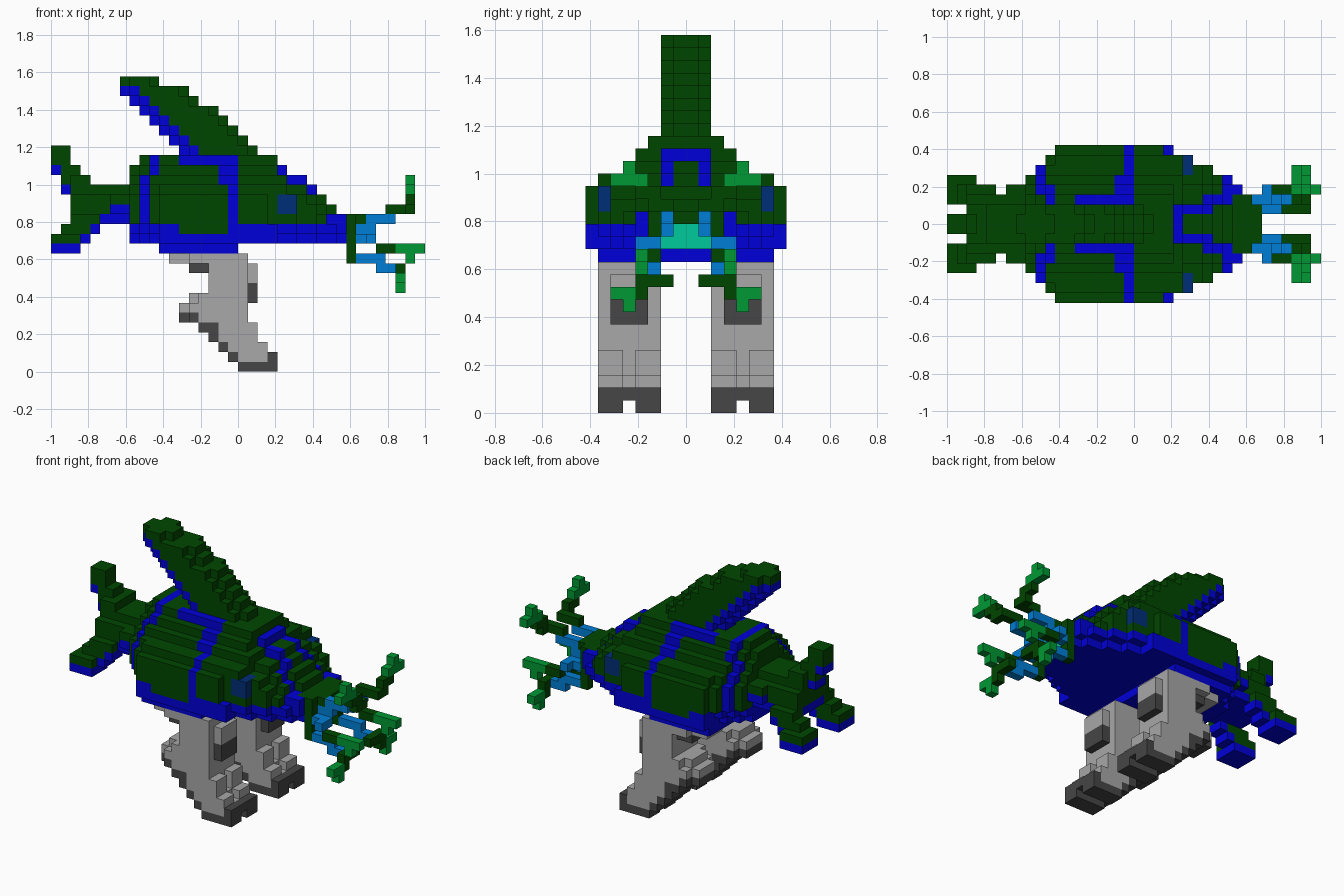
import bpy, bmesh

cube = bpy.data.objects.get("Cube")
if cube:
    bpy.data.objects.remove(cube, do_unlink=True)

V = 2 / 38  # edge length of one block; the model is 38 blocks long


def linear(c):
    c /= 255
    return c / 12.92 if c <= 0.04045 else ((c + 0.055) / 1.055) ** 2.4


def material(name, *rgb):
    col = (*[linear(c) for c in rgb], 1)
    m = bpy.data.materials.new(name)
    m.use_nodes = True
    m.diffuse_color = col
    m.node_tree.nodes["Principled BSDF"].inputs["Base Color"].default_value = col
    return m


GREEN = material("dark green", 0, 70, 0)
BLUE = material("deep blue", 0, 0, 216)
GREY = material("grey", 168, 168, 168)
DARK = material("dark grey", 70, 70, 70)
LEAF = material("bright green", 0, 152, 52)
SKY = material("light blue", 0, 127, 214)
TEAL = material("teal", 0, 202, 156)
EYE = material("eye blue", 0, 46, 120)

FACES = {
    (1, 0, 0): [(1, 0, 0), (1, 1, 0), (1, 1, 1), (1, 0, 1)],
    (-1, 0, 0): [(0, 0, 0), (0, 0, 1), (0, 1, 1), (0, 1, 0)],
    (0, 1, 0): [(0, 1, 0), (0, 1, 1), (1, 1, 1), (1, 1, 0)],
    (0, -1, 0): [(0, 0, 0), (1, 0, 0), (1, 0, 1), (0, 0, 1)],
    (0, 0, 1): [(0, 0, 1), (1, 0, 1), (1, 1, 1), (0, 1, 1)],
    (0, 0, -1): [(0, 0, 0), (0, 1, 0), (1, 1, 0), (1, 0, 0)],
}


def build(name, half, sides=(1, -1)):
    """half maps (length, distance from middle, height) blocks to materials."""
    cells = {}
    for (i, a, k), m in half.items():
        for s in sides:
            cells[i, a if s > 0 else -1 - a, k] = m
    mats = list(dict.fromkeys(cells.values()))
    bm = bmesh.new()
    for (i, j, k), m in cells.items():
        for (dx, dy, dz), quad in FACES.items():
            if (i + dx, j + dy, k + dz) not in cells:
                f = bm.faces.new([bm.verts.new(((i + x) * V - 1, (j + y) * V, (k + z) * V))
                                  for x, y, z in quad])
                f.material_index = mats.index(m)
    bmesh.ops.remove_doubles(bm, verts=bm.verts, dist=V / 100)
    mesh = bpy.data.meshes.new(name)
    bm.to_mesh(mesh)
    bm.free()
    for m in mats:
        mesh.materials.append(m)
    ob = bpy.data.objects.new(name, mesh)
    bpy.context.collection.objects.link(ob)


def box(cells, mat, i0, i1, a0, a1, k0, k1):
    for i in range(i0, i1):
        for a in range(a0, a1):
            for k in range(k0, k1):
                cells[i, a, k] = mat


# Hull: plan half width and roof height for each block of length from 8 to 30
WIDTH = [5, 6, 7] + [8] * 12 + [7, 7, 6, 6, 5, 5, 4, 3]
ROOF = [21] + [22] * 14 + [21, 20, 20, 19, 18, 17, 16, 16]
SHOULDER = {21: 3, 20: 4, 19: 5, 18: 7, 12: 7}  # half width limit by height
NOSE = [2, 4, 7]  # half width of the top layers on the sloping nose


def hull_half_width(i, k):
    half = min(WIDTH[i - 8], SHOULDER.get(k, 8))
    depth = ROOF[i - 8] - 1 - k
    if i <= 10:  # rounded stern
        half = min(half, WIDTH[i - 8] - max(0, k - 17, 15 - k))
    if i == 23 and depth == 0:
        half = 2
    if 24 <= i <= 28 and depth < 3:
        half = min(half, NOSE[depth])
    if i == 22 and k >= 15:
        half = min(half, 7)
    if 23 <= i <= 29 and k == 13:  # stepped underside of the nose
        half -= 1
    return half


def hull_colour(i, a, k):
    if i == 30:
        return TEAL if a < 2 and k < 15 else GREEN
    belly = k <= 13 or (k == 14 and (i >= 18 or i < 13))
    rear_band = (i == 9 and k < 20) or (i == 10 and k >= 20)
    mid_band = i == 18 or (i == 17 and k >= 19)
    fin_rim = k == 21 and a == 2 and 13 <= i <= 18
    brow = ((a < 2 and i == 23 and k == 20) or (a == 1 and 24 <= i <= 26)
            or (a == 2 and 26 <= i <= 28) or (a == 3 and 28 <= i <= 29))
    cheek = k == 15 and a >= 3 and i in (28, 29)
    return BLUE if belly or rear_band or mid_band or fin_rim or brow or cheek else GREEN


hull, eyes = {}, {}
for i in range(8, 31):
    for k in range(12 if 11 <= i < 19 else 13, ROOF[i - 8]):
        for a in range(hull_half_width(i, k)):
            if 23 <= i <= 24 and a >= 5 and k in (16, 17):
                eyes[i, a, k] = EYE
            else:
                hull[i, a, k] = hull_colour(i, a, k)
box(hull, GREEN, 31, 32, 0, 2, 15, 16)
box(hull, GREEN, 30, 31, 2, 3, 11, 13)
build("hull", hull)
build("eyes", eyes)

# Swept fin with chamfered ends, blue along its lower edge
fin = {}
for n, end in enumerate([11, 14, 15, 17, 18, 19, 20, 21]):
    k = 29 - n
    start = max(7, 6 + n)
    box(fin, GREEN, start, end, 0, 1, k, k + 1)
    box(fin, GREEN, start + 1, end - 1, 1, 2, k, k + 1)
    if n:
        box(fin, BLUE, start, start + 2, 0, 1, k, k + 1)
        box(fin, BLUE, start + 1, start + 2, 1, 2, k, k + 1)
build("back_fin", fin)

# Tail trunk with one raised fluke and two lowered ones
tail = {}
box(tail, GREEN, 2, 8, 0, 3, 15, 18)
box(tail, GREEN, 6, 8, 0, 4, 16, 18)
box(tail, GREEN, 5, 8, 0, 2, 18, 19)
box(tail, BLUE, 2, 5, 0, 2, 15, 16)
box(tail, BLUE, 5, 8, 0, 3, 15, 16)
box(tail, BLUE, 6, 8, 0, 4, 16, 17)
build("tail_trunk", tail)

upper = {}
for k, i0, i1 in [(22, 0, 2), (21, 0, 2), (20, 0, 3), (19, 1, 4), (18, 1, 5)]:
    box(upper, GREEN, i0, i1, 0, 1, k, k + 1)
box(upper, GREEN, 2, 5, 1, 2, 18, 19)
box(upper, GREEN, 2, 4, 1, 2, 19, 20)
box(upper, BLUE, 0, 1, 0, 1, 20, 21)
box(upper, BLUE, 1, 2, 0, 1, 18, 19)
build("upper_fluke", upper)

lower = {}
box(lower, GREEN, 2, 5, 3, 4, 15, 16)
box(lower, GREEN, 1, 5, 2, 4, 14, 15)
box(lower, BLUE, 4, 5, 2, 4, 14, 15)
box(lower, GREEN, 0, 3, 2, 5, 13, 14)
box(lower, BLUE, 3, 4, 2, 4, 13, 14)
box(lower, BLUE, 0, 3, 2, 5, 12, 13)
build("lower_flukes", lower)

# Legs: per layer from the ground up, start, end and length of the dark heel edge
LEG = [(19, 23, 4), (18, 23, 1), (17, 22, 1), (16, 21, 1), (15, 21, 2), (13, 20, 2),
       (13, 20, 0), (14, 20, 0), (16, 20, 0), (16, 20, 0), (16, 20, 0), (14, 20, 0)]
leg = {}
for k, (i0, i1, dark) in enumerate(LEG):
    box(leg, GREY, i0, i1, 2, 7, k, k + 1)
    box(leg, DARK, i0, i0 + dark, 2, 7, k, k + 1)
box(leg, DARK, 22, 23, 2, 7, 1, 2)
box(leg, DARK, 20, 21, 3, 6, 7, 9)
box(leg, GREY, 20, 21, 3, 6, 9, 11)
box(leg, DARK, 14, 16, 3, 6, 10, 11)
box(leg, GREY, 12, 14, 3, 6, 11, 12)
# cleft between the toes and up the shin
for i, k in [(19, 0), (20, 0), (21, 0), (22, 0), (21, 2), (20, 3), (20, 4)]:
    del leg[i, 4, k]
# chamfered corners of the calf
for i, k in [(13, 5), (13, 6), (14, 7)]:
    for a in (2, 6):
        del leg[i, a, k]
for label, side in (("front", -1), ("back", 1)):
    build(label + "_leg", leg, (side,))

# Branching feelers, three on each side of the mouth
UPPER = [(SKY, 31, 33, 1, 2, 14, 15), (SKY, 32, 35, 1, 2, 15, 16), (GREEN, 34, 37, 1, 2, 16, 17),
         (GREEN, 36, 37, 2, 3, 16, 18), (GREEN, 36, 37, 3, 4, 17, 18),
         (LEAF, 36, 37, 3, 6, 18, 19), (LEAF, 36, 37, 4, 5, 19, 20)]
MIDDLE = [(SKY, 31, 33, 2, 3, 13, 14), (SKY, 32, 33, 3, 4, 13, 14), (GREEN, 33, 35, 3, 4, 12, 13),
          (LEAF, 35, 38, 3, 4, 12, 13), (LEAF, 36, 37, 3, 4, 11, 12)]
LOWER = [(SKY, 31, 34, 2, 3, 11, 12), (SKY, 33, 35, 2, 3, 10, 11), (GREEN, 35, 36, 1, 4, 10, 11),
         (GREEN, 35, 36, 3, 4, 9, 10), (LEAF, 35, 36, 4, 6, 9, 10), (LEAF, 35, 36, 4, 5, 8, 9)]
for label, boxes in (("upper", UPPER), ("middle", MIDDLE), ("lower", LOWER)):
    feeler = {}
    for b in boxes:
        box(feeler, *b)
    build(label + "_feelers", feeler)
